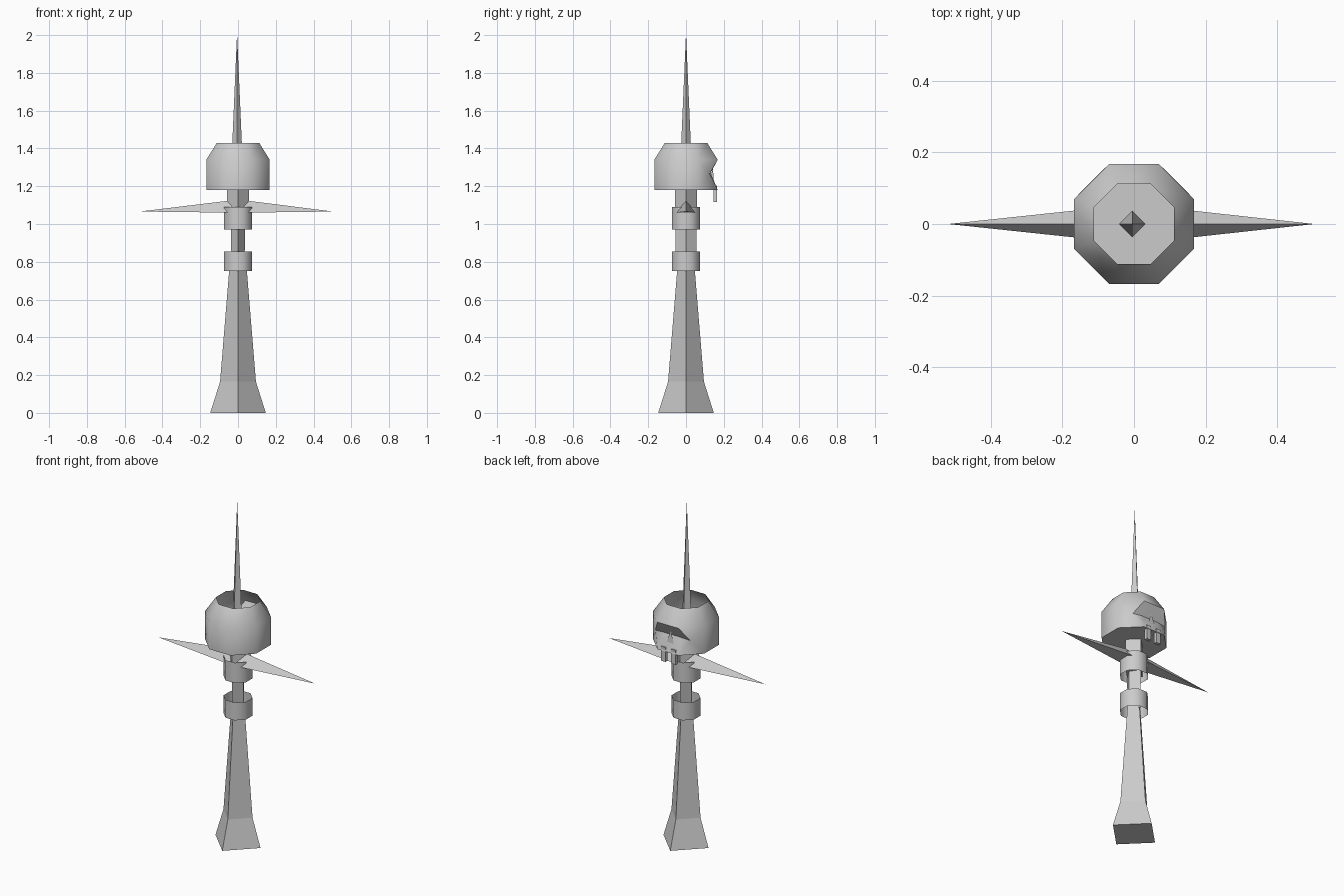
import bpy, math
from math import cos, sin, pi

if "Cube" in bpy.data.objects:
    bpy.data.objects.remove(bpy.data.objects["Cube"])


def make(name, verts, faces, smooth=False):
    me = bpy.data.meshes.new(name)
    me.from_pydata(verts, [], faces)
    me.update()
    ob = bpy.data.objects.new(name, me)
    bpy.context.collection.objects.link(ob)
    bpy.ops.object.select_all(action='DESELECT')
    ob.select_set(True)
    bpy.context.view_layer.objects.active = ob
    bpy.ops.object.mode_set(mode='EDIT')
    bpy.ops.mesh.select_all(action='SELECT')
    bpy.ops.mesh.normals_make_consistent(inside=False)
    bpy.ops.object.mode_set(mode='OBJECT')
    if smooth:
        bpy.ops.object.shade_smooth_by_angle(angle=math.radians(50))
    return ob


def loft(name, rings, n, turn=0.0, cx=0.0, caps=(True, True), smooth=False):
    """Stack of n-sided rings (rx, ry, z)."""
    v = [(cx + rx * cos(turn + 2 * pi * i / n), ry * sin(turn + 2 * pi * i / n), z)
         for rx, ry, z in rings for i in range(n)]
    f = [(k * n + i, k * n + (i + 1) % n, (k + 1) * n + (i + 1) % n, (k + 1) * n + i)
         for k in range(len(rings) - 1) for i in range(n)]
    if caps[0]:
        f.append(tuple(reversed(range(n))))
    if caps[1]:
        f.append(tuple(range(len(v) - n, len(v))))
    return make(name, v, f, smooth)


# shaft: diamond section, flared foot
loft("shaft", [(.147, .147, 0), (.095, .095, .165), (.043, .043, .80)], 4)
loft("rod", [(.035, .055, .76), (.037, .057, 1.03)], 4)
loft("neck", [(.058, .058, .99), (.058, .058, 1.18)], 4)

# collars: open octagonal tubes
OCT = pi / 8
R = 1 / cos(OCT)
for name, a, b in (("lower_collar", .75, .855), ("upper_collar", .97, 1.09)):
    loft(name, [(.073 * R, .073 * R, a), (.073 * R, .073 * R, b)], 8, OCT,
         caps=(False, False), smooth=True)

# cross guard: three-sided spikes
for s, name in ((1, "right_guard"), (-1, "left_guard")):
    x = .02
    make(name, [(s * x, 0, 1.127), (s * x, -.053, 1.06), (s * x, .053, 1.06),
                (s * .512 - .008, 0, 1.066)],
         [(0, 1, 2), (0, 1, 3), (1, 2, 3), (2, 0, 3)])

# head: octagonal hollow bowl with the face on the back
n = 8
rings = [(.168, 1.18), (.168, 1.34), (.112, 1.43)]
v = [(r * R * cos(OCT + 2 * pi * i / n), r * R * sin(OCT + 2 * pi * i / n), z)
     for r, z in rings for i in range(n)]
face_walls = (0, 1, 2)
f = [(k * n + i, k * n + (i + 1) % n, (k + 1) * n + (i + 1) % n, (k + 1) * n + i)
     for k in range(2) for i in range(n) if k or i not in face_walls]
f.append(tuple(range(n)))
v += [(.113, .125, 1.265), (-.113, .125, 1.265), (.055, .13, 1.27), (-.055, .13, 1.27)]
# sunken eye sockets on both diagonal walls
for a, d, e, p in ((1, 0, 24, 26), (2, 3, 25, 27)):
    b, c = a + n, d + n
    f += [(b, c, e), (c, d, e), (d, a, e), (a, e, p), (e, b, p)]
# pinched wall between the eyes
f += [(9, 10, 27, 26), (1, 2, 27, 26)]
make("head", v, f, True)

# nose
make("nose", [(0, .142, 1.30), (-.035, .15, 1.19), (.035, .15, 1.19), (0, .12, 1.20)],
     [(0, 1, 2), (0, 1, 3), (0, 2, 3), (1, 2, 3)])

# teeth
for s, name in ((1, "tooth_a"), (-1, "tooth_b")):
    bpy.ops.mesh.primitive_cube_add(size=1, location=(s * .033, .155, 1.16))
    t = bpy.context.object
    t.name = name
    t.scale = (.03, .02, .085)

# top spike rising from the bowl floor
loft("top_spike", [(.036, .036, 1.18), (.0005, .0005, 2.0)], 4, cx=-.005)
